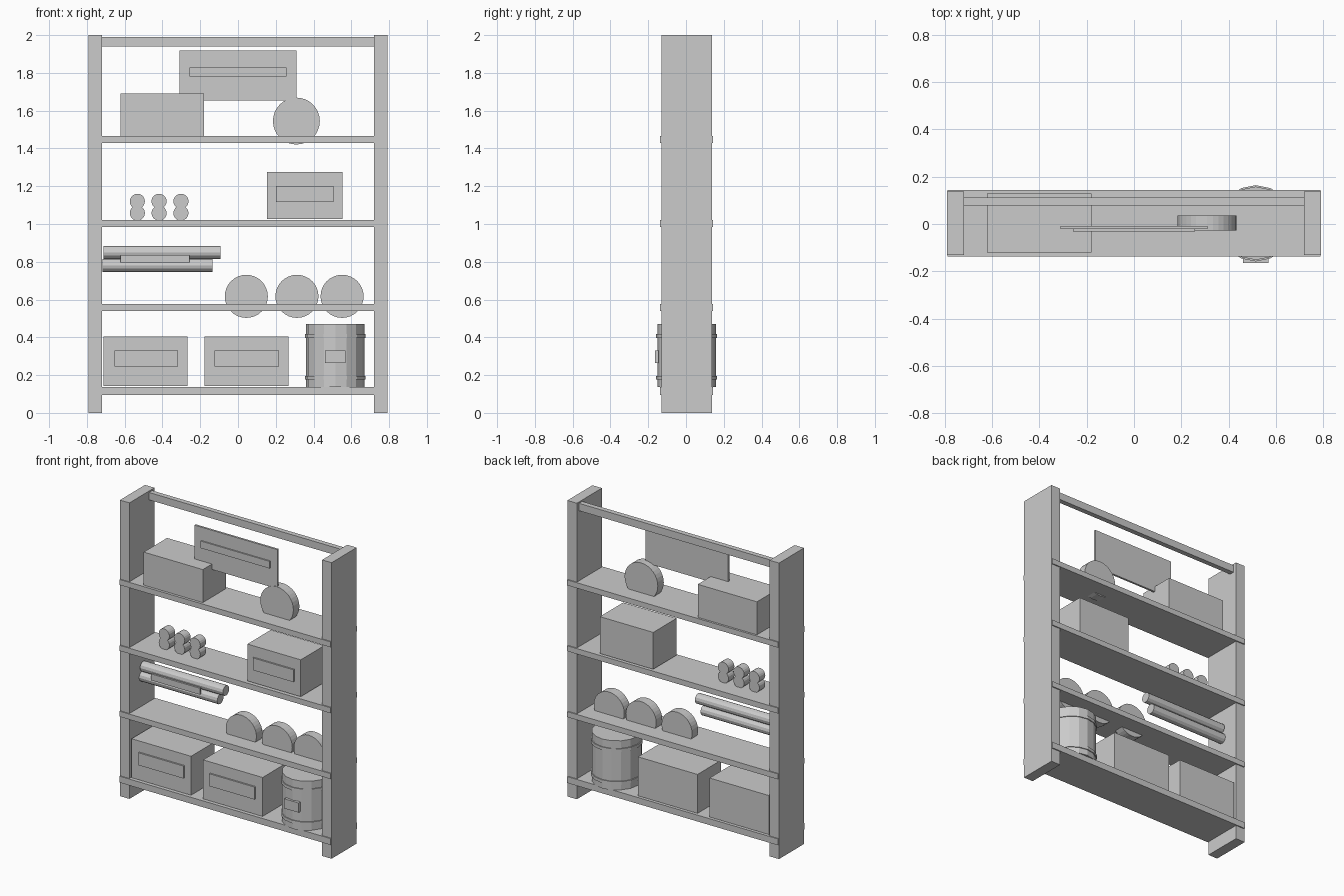
import bpy
import math

if "Cube" in bpy.data.objects:
    bpy.data.objects.remove(bpy.data.objects["Cube"], do_unlink=True)

grey = bpy.data.materials.new("plain grey")
grey.use_nodes = True
grey.diffuse_color = (0.6, 0.6, 0.6, 1)
grey.node_tree.nodes["Principled BSDF"].inputs["Base Color"].default_value = (0.6, 0.6, 0.6, 1)

MID = 0.003      # depth centre of the rack
BOX_FRONT, BOX_BACK = -0.12, 0.13


def finish(name):
    ob = bpy.context.object
    ob.name = ob.data.name = name
    ob.data.materials.append(grey)
    bpy.ops.object.transform_apply(location=False, rotation=True, scale=True)
    return ob


def box(name, x, y, z):
    """Box from (low, high) pairs on each axis."""
    spans = (x, y, z)
    bpy.ops.mesh.primitive_cube_add(size=1, location=[(a + b) / 2 for a, b in spans])
    bpy.context.object.scale = [b - a for a, b in spans]
    return finish(name)


def cylinder(name, centre, radius, depth, axis="z", sides=32, turn=0.0):
    rot = {"x": (0, math.pi / 2, 0), "y": (math.pi / 2, 0, 0), "z": (0, 0, turn)}[axis]
    bpy.ops.mesh.primitive_cylinder_add(vertices=sides, radius=radius, depth=depth,
                                        location=centre, rotation=rot)
    return finish(name)


def storage_box(name, x, z, label=None):
    """Crate with an optional raised label (x span, z span) on its front."""
    box(name, x, (BOX_FRONT, BOX_BACK), z)
    if label:
        box(name + "_label", label[0], (BOX_FRONT - 0.011, BOX_FRONT), label[1])


# Frame: two side posts, four shelves and a rear top rail
for side, s in (("left", 1), ("right", -1)):
    box(side + "_post", sorted((s * 0.72, s * 0.791)), (-0.131, 0.137), (0, 2))
for i, z in enumerate([(0.095, 0.138), (0.54, 0.577), (0.985, 1.022), (1.43, 1.467)]):
    box(f"shelf_{i + 1}", (-0.788, 0.788), (-0.138, 0.144), z)
box("top_rail", (-0.722, 0.722), (0.079, 0.113), (1.94, 1.99))

# Bottom shelf: two labelled crates
storage_box("lower_right_crate", (-0.711, -0.267), (0.142, 0.405),
            ((-0.653, -0.317), (0.246, 0.33)))
storage_box("lower_middle_crate", (-0.177, 0.268), (0.142, 0.405),
            ((-0.124, 0.216), (0.246, 0.33)))

# Bottom shelf: barrel with two hoops and a label
BX = 0.515
cylinder("barrel", (BX, MID, 0.303), 0.155, 0.334, sides=16)
for name, z in (("lower_hoop", 0.186), ("upper_hoop", 0.408)):
    cylinder(name, (BX, MID, z), 0.161, 0.021, sides=16)
box("barrel_label", (0.461, 0.569), (-0.165, -0.145), (0.265, 0.33))

# Second shelf: three upright discs sunk into the shelf
for i, x in enumerate((0.044, 0.312, 0.551)):
    cylinder(f"disc_{i + 1}", (x, MID, 0.617), 0.114, 0.064, "y")

# Second shelf: two long rolls with a label across them
for name, x0, x1, z in (("upper_roll", -0.711, -0.092, 0.849),
                        ("lower_roll", -0.718, -0.134, 0.781)):
    cylinder(name, ((x0 + x1) / 2, MID, z), 0.034, x1 - x0, "x", sides=12)
box("roll_label", (-0.622, -0.257), (-0.041, -0.029), (0.794, 0.837))

# Third shelf: three small figures, each a body and a head
for i, x in enumerate((-0.533, -0.418, -0.302)):
    for part, z in (("body", 1.058), ("head", 1.12)):
        cylinder(f"figure_{i + 1}_{part}", (x, MID, z), 0.04, 0.062, "y", sides=20)

# Third shelf: labelled crate
storage_box("middle_crate", (0.154, 0.553), (1.027, 1.276),
            ((0.202, 0.505), (1.117, 1.2)))

# Top shelf: plain crate, disc and hanging sign
storage_box("upper_crate", (-0.621, -0.179), (1.467, 1.69))
cylinder("top_disc", (0.309, MID + 0.002, 1.545), 0.124, 0.064, "y")
box("sign_board", (-0.31, 0.31), (-0.022, -0.008), (1.653, 1.918))
box("sign_panel", (-0.257, 0.257), (-0.031, -0.022), (1.78, 1.828))
